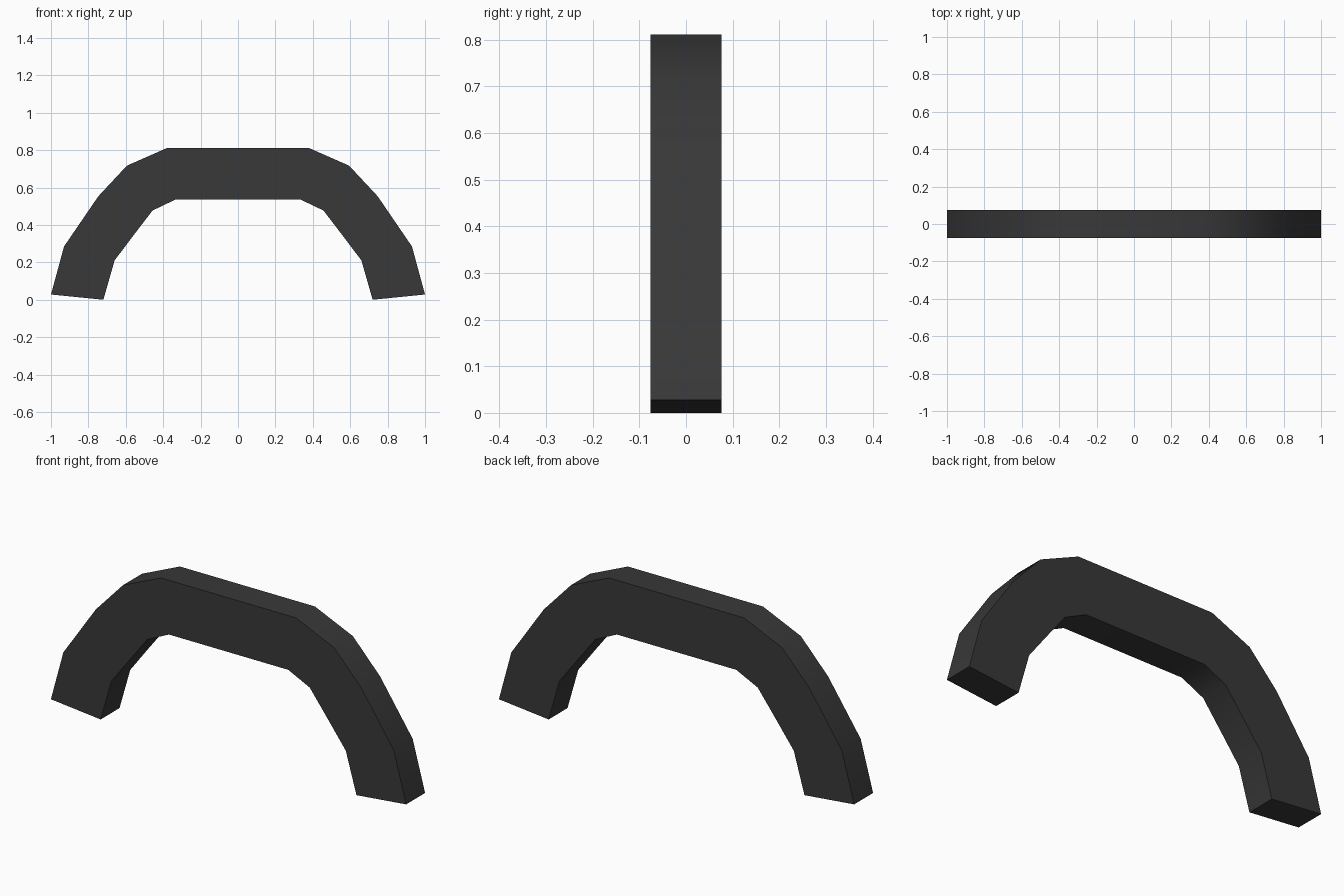
import bpy, bmesh, math

if "Cube" in bpy.data.objects:
    bpy.data.objects.remove(bpy.data.objects["Cube"])

# One dark grey colour
mat = bpy.data.materials.new("dark grey")
mat.diffuse_color = (0.04, 0.04, 0.041, 1)
mat.use_nodes = True
mat.node_tree.nodes["Principled BSDF"].inputs["Base Color"].default_value = mat.diffuse_color

# Right half of the arch: (outer point, inner point) stations from foot to top
half = [((1.0, 0.028), (0.72, 0.0)),
        ((0.93, 0.285), (0.66, 0.21)),
        ((0.747, 0.553), (0.559, 0.344)),
        ((0.594, 0.717), (0.457, 0.477)),
        ((0.38, 0.811), (0.336, 0.535))]
mirrored = [((-o[0], o[1]), (-i[0], i[1])) for o, i in reversed(half)]
D = 0.076  # half depth

# Sweep a rectangular section through the stations
bm = bmesh.new()
rings = [[bm.verts.new((x, y, z)) for (x, z), y in
          ((o, -D), (o, D), (i, D), (i, -D))] for o, i in half + mirrored]
for a, b in zip(rings, rings[1:]):
    for k in range(4):
        n = (k + 1) % 4
        bm.faces.new((a[k], a[n], b[n], b[k]))
bm.faces.new(rings[0])
bm.faces.new(rings[-1])
bmesh.ops.recalc_face_normals(bm, faces=bm.faces)

mesh = bpy.data.meshes.new("arched_handle")
bm.to_mesh(mesh)
bm.free()
mesh.materials.append(mat)
handle = bpy.data.objects.new("arched_handle", mesh)
bpy.context.collection.objects.link(handle)

# Soft bends along the arch, sharp outline edges
bpy.context.view_layer.objects.active = handle
handle.select_set(True)
bpy.ops.object.shade_smooth_by_angle(angle=math.radians(40))
